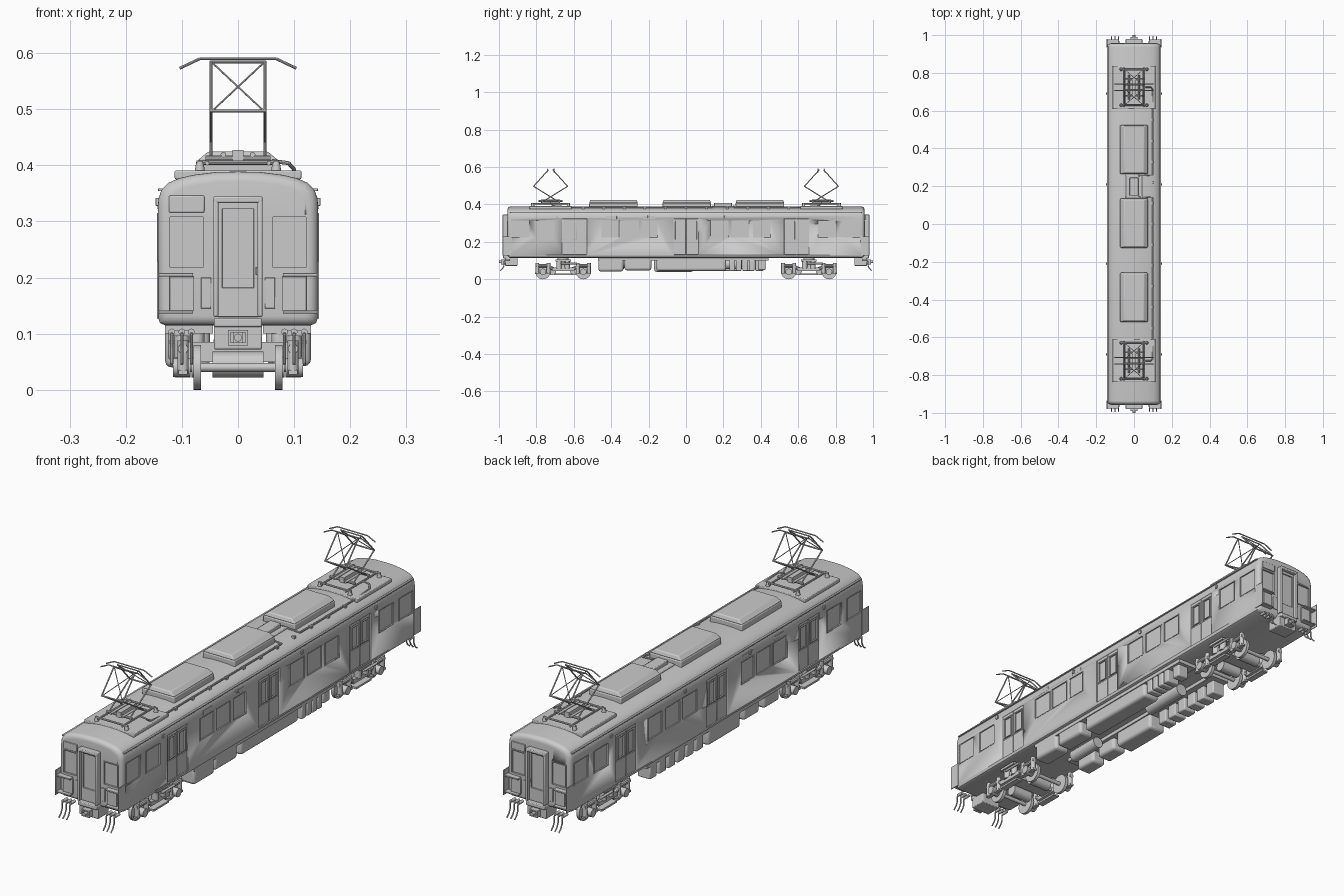
import bpy, bmesh, math
from mathutils import Vector, Matrix

if "Cube" in bpy.data.objects:
    bpy.data.objects.remove(bpy.data.objects["Cube"])


def add_box(bm, x, y, z):
    c = [(a + b) / 2 for a, b in (x, y, z)]
    s = [abs(b - a) for a, b in (x, y, z)]
    bmesh.ops.create_cube(bm, size=1, matrix=Matrix.Translation(c) @ Matrix.Diagonal((*s, 1)))


def add_cyl(bm, p, q, r, r2=None, seg=16):
    p, q = Vector(p), Vector(q)
    d = q - p
    m = Matrix.Translation((p + q) / 2) @ d.to_track_quat('Z', 'Y').to_matrix().to_4x4()
    bmesh.ops.create_cone(bm, cap_ends=True, segments=seg, radius1=r,
                          radius2=r if r2 is None else r2, depth=d.length, matrix=m)


def add_path(bm, pts, r, seg=8):
    for p, q in zip(pts, pts[1:]):
        add_cyl(bm, p, q, r, seg=seg)


def add_frame(bm, u, v, depth, axis, t):
    # rectangular border; axis says which direction is the thin depth
    for a, b in ((u, (v[0] - t, v[0])), (u, (v[1], v[1] + t)),
                 ((u[0] - t, u[0]), (v[0] - t, v[1] + t)), ((u[1], u[1] + t), (v[0] - t, v[1] + t))):
        add_box(bm, *((depth, a, b) if axis == 'x' else (a, depth, b)))


def finish(bm, name, bevel=0, seg=2):
    bmesh.ops.recalc_face_normals(bm, faces=bm.faces)
    me = bpy.data.meshes.new(name)
    bm.to_mesh(me)
    bm.free()
    ob = bpy.data.objects.new(name, me)
    bpy.context.collection.objects.link(ob)
    bpy.ops.object.select_all(action='DESELECT')
    bpy.context.view_layer.objects.active = ob
    ob.select_set(True)
    if bevel:
        m = ob.modifiers.new("bevel", 'BEVEL')
        m.width, m.segments = bevel, seg
    bpy.ops.object.shade_smooth_by_angle(angle=math.radians(35))
    return ob


def part(name, boxes, bevel=0, seg=2):
    bm = bmesh.new()
    for b in boxes:
        add_box(bm, *b)
    return finish(bm, name, bevel, seg)


def ends(y, s):
    return (s * y[0], s * y[1]) if s > 0 else (s * y[1], s * y[0])


# Body shell: rounded section lofted with rounded ends
half = [(0.13, 0.115), (0.139, 0.119), (0.143, 0.13), (0.143, 0.325), (0.1415, 0.342),
        (0.136, 0.357), (0.124, 0.369), (0.105, 0.377), (0.08, 0.383), (0.04, 0.388)]
profile = half + [(0, 0.389)] + [(-x, z) for x, z in reversed(half)]
R, L = 0.018, 0.955
steps = [(L - R * (1 - math.sin(a)), R * (1 - math.cos(a))) for a in [i * math.pi / 10 for i in range(6)]]
stations = [(-y, d) for y, d in reversed(steps)] + steps
bm = bmesh.new()
rings = [[bm.verts.new((x * (1 - d / 0.143), y, 0.245 + (z - 0.245) * (1 - d / 0.143)))
          for x, z in profile] for y, d in stations]
n = len(profile)
for a, b in zip(rings, rings[1:]):
    for i in range(n):
        bm.faces.new((a[i], a[(i + 1) % n], b[(i + 1) % n], b[i]))
bm.faces.new(rings[0])
bm.faces.new(rings[-1])
body = finish(bm, "car_body")

# Window and door recesses
windows = [(-.93, -.84), (-.80, -.71), (-.45, -.36), (-.345, -.255), (-.235, -.155),
           (.135, .225), (.245, .335), (.36, .45), (.71, .80), (.84, .93)]
doors = [-0.595, 0, 0.59]
WZ, FX, FZ = (0.225, 0.312), (0.062, 0.121), (0.218, 0.308)
cuts = []
for s in (-1, 1):
    cuts += [((s * .139, s * .16), w, WZ) for w in windows]
    cuts += [((s * .136, s * .16), (d - .067, d + .067), (.13, .325)) for d in doors]
    cuts += [((t * FX[0], t * FX[1]), (s * .950, s * .97), FZ) for t in (-1, 1)]
cutter = part("recess_cutter", cuts)
cutter.hide_render = True
cutter.hide_set(True)
m = body.modifiers.new("recess", 'BOOLEAN')
m.operation, m.object, m.solver = 'DIFFERENCE', cutter, 'EXACT'

# Side door leaves, window frames and side fittings
leaf, frames, fittings = [], bmesh.new(), []
for s in (-1, 1):
    for d in doors:
        for t in (-1, 1):
            c = d + t * 0.033
            u = (c - .018, c + .018)
            add_frame(frames, u, (.222, .305), (s * .136, s * .1415), 'x', .003)
            leaf += [((s * .134, s * .1395), (c - .032, c + .032), (.131, .213)),
                     ((s * .134, s * .1395), (c - .032, c + .032), (.311, .324))]
            leaf += [((s * .134, s * .1395), (c + k * .024, c + k * .032), (.213, .311)) for k in (-1, 1)]
    for w in windows:
        add_frame(frames, w, WZ, (s * .139, s * .1442), 'x', .003)
    for y in ((-.43, -.37), (-.23, -.165)):
        fittings.append(((s * .138, s * .1435), y, (.322, .338)))
    for y in (-.21, .21, .69, -.69):
        fittings.append(((s * .138, s * .147), (y - .006, y + .006), (.328, .342)))
    fittings.append(((s * .134, s * .1425), (-.94, .94), (.354, .359)))
part("door_leaves", leaf, .001)
finish(frames, "window_frames")
part("side_signs_and_gutters", fittings, .001)

for s in (-1, 1):
    tag = "front_" if s < 0 else "rear_"
    Y = lambda a, b: ends((a, b), s)
    # End gangway door with raised frame and inset pane
    part(tag + "gangway_frame", [((-.044, -.035), Y(.94, .98), (.130, .338)), ((.035, .044), Y(.94, .98), (.130, .338)),
                                 ((-.044, .044), Y(.94, .98), (.333, .345))], .003)
    part(tag + "gangway_door", [((-.036, .036), Y(.94, .964), (.130, .182)), ((-.036, .036), Y(.94, .964), (.322, .334)),
                                ((-.036, -.028), Y(.94, .964), (.18, .324)), ((.028, .036), Y(.94, .964), (.18, .324)),
                                ((-.03, .03), Y(.94, .959), (.18, .324)),
                                ((.031, .034), Y(.96, .968), (.205, .218))], .001)
    # Cab window frames and destination sign
    bm = bmesh.new()
    for t in (-1, 1):
        add_frame(bm, tuple(sorted((t * FX[0], t * FX[1]))), FZ, Y(.95, .9575), 'y', .004)
    finish(bm, tag + "cab_window_frames")
    part(tag + "destination_sign", [(tuple(sorted((s * .06, s * .123))), Y(.94, .959), (.316, .346))], .002)
    # Corner guard plates and lamp panels
    guards = []
    for t in (-1, 1):
        guards += [((t * .141, t * .1445), Y(.935, .98), (.127, .23)),
                   ((t * .08, t * .143), Y(.95, .976), (.202, .208)),
                   ((t * .08, t * .143), Y(.95, .976), (.136, .141)),
                   ((t * .078, t * .122), Y(.95, .962), (.141, .202)),
                   ((t * .048, t * .066), Y(.95, .958), (.145, .20))]
    part(tag + "corner_guards", guards, .001)
    # Coupler pocket, draft gear and coupler head
    part(tag + "coupler_pocket", [((-.043, .043), Y(.90, .968), (.072, .116)),
                                  ((-.043, .043), Y(.94, .978), (.112, .128))], .003)
    bm = bmesh.new()
    add_box(bm, (-.009, .009), Y(.95, .985), (.084, .102))
    add_frame(bm, (-.013, .013), (.084, .102), Y(.966, .99), 'y', .005)
    add_cyl(bm, (0, s * .975, .093), (0, s * 1.0, .093), .007)
    finish(bm, tag + "coupler")
    # Hanging jumper hoses
    bm = bmesh.new()
    for t in (-1, 1):
        for x in (.083, .1, .118):
            add_cyl(bm, (t * x, s * .94, .103), (t * x, s * .968, .103), .006)
            add_path(bm, [(t * x, s * .955, .104), (t * x, s * .972, .098), (t * x, s * .972, .075),
                          (t * x, s * .98, .058), (t * x, s * .993, .046)], .0028)
    finish(bm, tag + "jumper_hoses")

    # Bogie wheelsets
    B = s * 0.657
    bm = bmesh.new()
    for w in (B - .108, B + .108):
        add_cyl(bm, (-.11, w, .04), (.11, w, .04), .008)
        for t in (-1, 1):
            add_cyl(bm, (t * .070, w, .04), (t * .079, w, .04), .04, seg=32)
            add_cyl(bm, (t * .066, w, .04), (t * .070, w, .04), .044 - .004, seg=32)
            add_cyl(bm, (t * .079, w, .04), (t * .083, w, .04), .018, seg=20)
    finish(bm, tag + "wheelsets")
    # Bogie frame with axle boxes, coil springs and bolster
    bm = bmesh.new()
    for t in (-1, 1):
        x = (t * .09, t * .106)
        add_box(bm, x, (B - .06, B + .06), (.045, .063))
        for k in (-1, 1):
            a = B + k * .108
            add_path(bm, [(t * .098, B + k * .055, .055), (t * .098, B + k * .085, .073),
                          (t * .098, B + k * .148, .073)], .009, 10)
            add_cyl(bm, (t * .085, a, .04), (t * .116, a, .04), .017)
            for o in (-.03, .03):
                add_cyl(bm, (t * .098, a + o, .028), (t * .098, a + o, .088), .010, seg=12)
            add_box(bm, (t * .09, t * .106), (a - .042, a + .042), (.027, .035))
            add_cyl(bm, (t * .1, B + k * .022, .058), (t * .1, B + k * .022, .102), .014)
        add_box(bm, (t * .085, t * .12), (B - .042, B + .042), (.096, .106))
        add_box(bm, (t * .085, t * .112), (B - .05, B + .05), (.022, .03))
        add_cyl(bm, (t * .118, B - .01, .085), (t * .118, B + .075, .085), .005)
    add_box(bm, (-.1, .1), (B - .03, B + .03), (.05, .085))
    add_cyl(bm, (0, B, .08), (0, B, .117), .03)
    for k in (-1, 1):
        add_cyl(bm, (-.045, B + k * .06, .045), (.045, B + k * .06, .045), .023)
    finish(bm, tag + "bogie_frame")

    # Pantograph platform, insulators and base frame
    P = s * 0.724
    part(tag + "pantograph_platform", [((-.113, .113), (P - .113, P + .113), (.375, .391))], .003)
    bm = bmesh.new()
    for t in (-1, 1):
        for k in (-1, 1):
            add_cyl(bm, (t * .068, P + k * .095, .39), (t * .068, P + k * .095, .408), .009, .006, 12)
        add_cyl(bm, (t * .055, P - .105, .404), (t * .055, P + .105, .404), .004, seg=8)
        add_cyl(bm, (t * .026, P - .065, .419), (t * .026, P + .065, .419), .005, seg=12)
        add_cyl(bm, (-.074, P + t * .095, .405), (.074, P + t * .095, .405), .004, seg=8)
        add_cyl(bm, (-.058, P + t * .045, .413), (.058, P + t * .045, .413), .005, seg=10)
    add_box(bm, (-.01, .01), (P - .05, P + .05), (.404, .427))
    finish(bm, tag + "pantograph_base")
    # Diamond arms with bracing and collector head
    bm = bmesh.new()
    for k in (-1, 1):
        knee, top = P + k * .091, P + k * .012
        for t in (-1, 1):
            add_path(bm, [(t * .048, P - k * .045, .413), (t * .048, knee, .497), (t * .048, top, .585)], .0028)
            add_cyl(bm, (-t * .046, knee, .497), (t * .046, top, .583), .0018, seg=6)
        add_cyl(bm, (-.05, knee, .497), (.05, knee, .497), .003, seg=8)
        add_cyl(bm, (-.05, top, .584), (.05, top, .584), .0025, seg=8)
        h = P + k * .018
        add_path(bm, [(-.104, h, .573), (-.068, h, .59), (.068, h, .59), (.104, h, .573)], .0025)
    finish(bm, tag + "pantograph_arms")

# Roof air conditioners with sloped lids
for i, c in enumerate((-.388, .004, .395)):
    bm = bmesh.new()
    add_box(bm, (-.073, .073), (c - .13, c + .13), (.375, .408))
    top = bmesh.ops.create_cube(bm, size=1, matrix=Matrix.Translation((0, c, .4165)) @ Matrix.Diagonal((.146, .26, .017, 1)))
    for v in top['verts']:
        if v.co.z > .42:
            v.co.x *= .72
            v.co.y = c + (v.co.y - c) * .95
    finish(bm, f"air_conditioner_{i + 1}", .004, 3)
part("roof_vent", [((-.024, .024), (.15, .245), (.38, .409)), ((-.045, .045), (.135, .26), (.38, .393))], .003)

# Roof cables with clips
bm = bmesh.new()
add_path(bm, [(.06, .724, .408), (.09, .724, .404), (.1, .71, .393), (.1, .60, .385), (.1, .26, .385), (.02, .255, .392)], .0035)
add_path(bm, [(.02, .145, .392), (.1, .14, .385), (.1, -.60, .385), (.1, -.71, .393), (.09, -.724, .404), (.06, -.724, .408)], .0035)
for i in range(-5, 6):
    add_box(bm, (.094, .106), (i * .11 - .006, i * .11 + .006), (.374, .387))
finish(bm, "roof_cables")

# Underfloor equipment: large cases on the right, mixed cases on the left
part("equipment_right", [((.06, .13), (-.468, -.335), (.042, .117)), ((.06, .128), (-.328, -.185), (.048, .117)),
                         ((.05, .126), (-.158, .215), (.045, .117))], .012, 3)
part("equipment_left", [((-.13, -.05), (-.17, .04), (.04, .117)), ((-.125, -.06), (-.30, -.20), (.05, .117)),
                        ((-.125, -.06), (-.43, -.33), (.05, .117))], .012, 3)
part("resistor_units", [((.07, .128), (y, y + .03), (.045, .104)) for y in (.232, .267, .302, .337)]
     + [((.07, .12), (.385, .425), (.05, .117))]
     + [((-.128, -.07), (.07 + i * .06, .115 + i * .06), (.045, .112)) for i in range(6)], .005)
part("underframe_beams", [((t * .045, t * .13), (-.47, .44), (.1, .117)) for t in (-1, 1)])
bm = bmesh.new()
add_cyl(bm, (0, .1, .08), (0, .3, .08), .026, seg=20)
add_cyl(bm, (-.02, -.4, .085), (-.02, -.25, .085), .024, seg=20)
finish(bm, "air_tanks")
